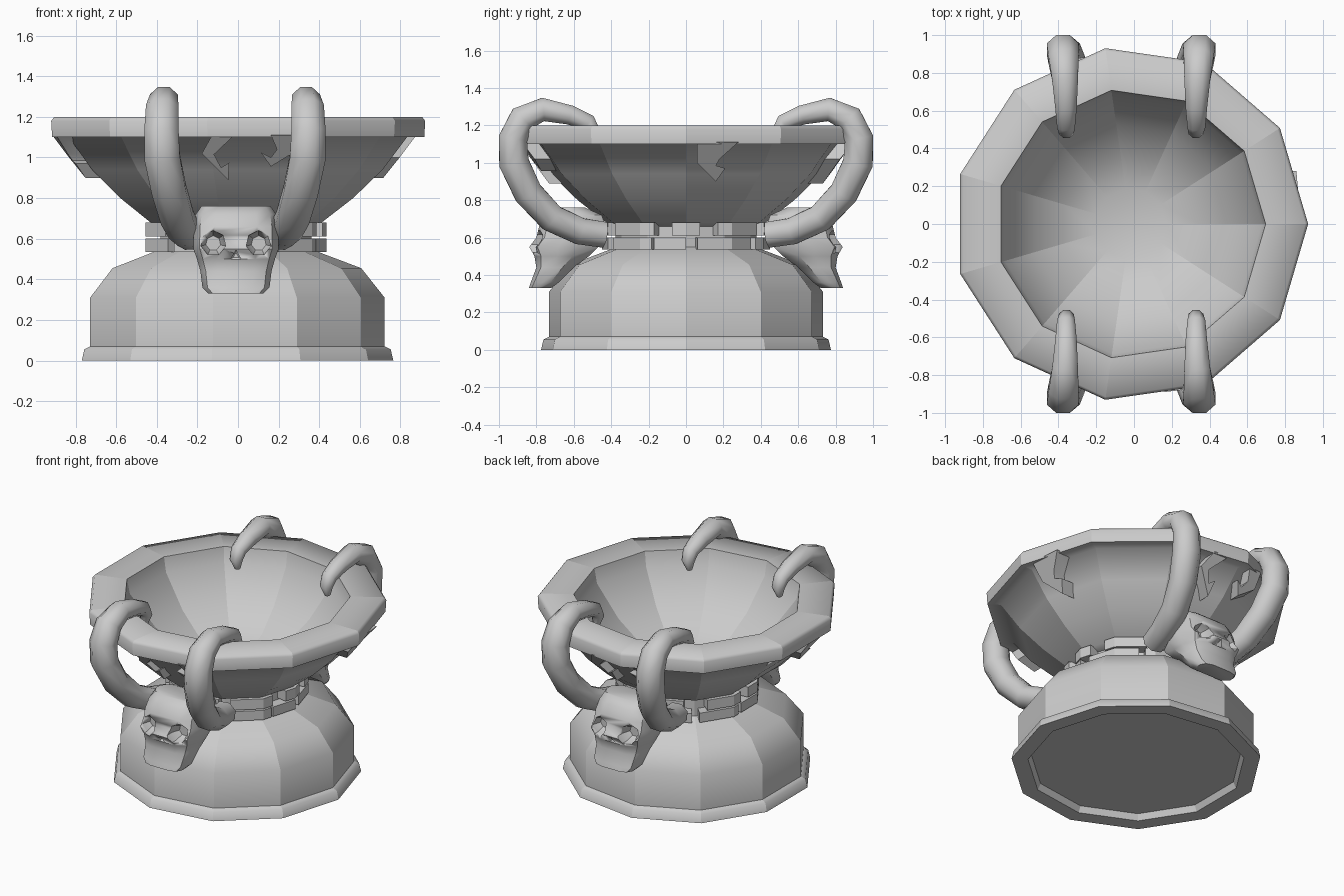
import bpy, bmesh, math
from mathutils import Vector

if "Cube" in bpy.data.objects:
    bpy.data.objects.remove(bpy.data.objects["Cube"])

CX = -0.018   # shared axis of the turned parts
SIDES = 11


def finish(name, bm, angle=28):
    bmesh.ops.recalc_face_normals(bm, faces=bm.faces)
    me = bpy.data.meshes.new(name)
    bm.to_mesh(me)
    bm.free()
    ob = bpy.data.objects.new(name, me)
    bpy.context.collection.objects.link(ob)
    bpy.ops.object.select_all(action='DESELECT')
    ob.select_set(True)
    bpy.context.view_layer.objects.active = ob
    bpy.ops.object.shade_smooth_by_angle(angle=math.radians(angle))
    return ob


def loft(bm, rings):
    # Skin closed rings of points and cap both ends
    vr = [[bm.verts.new(p) for p in ring] for ring in rings]
    for a, b in zip(vr, vr[1:]):
        for i in range(len(a)):
            j = (i + 1) % len(a)
            bm.faces.new((a[i], a[j], b[j], b[i]))
    bm.faces.new(vr[0][::-1])
    bm.faces.new(vr[-1])


def turned(name, profile):
    # Facets stay crisp around the axis, smooth along the profile
    bm = bmesh.new()
    step = 2 * math.pi / SIDES
    loft(bm, [[(CX + r * math.cos(i * step), r * math.sin(i * step), z)
               for i in range(SIDES)] for r, z in profile])
    ob = finish(name, bm, 58)
    sharp = [e for e in ob.data.edges
             if abs(ob.data.vertices[e.vertices[0]].co.z - ob.data.vertices[e.vertices[1]].co.z) > 1e-4
             or profile[e.vertices[0] // SIDES] != profile[e.vertices[1] // SIDES]]
    for e in sharp:
        e.use_edge_sharp = True


# Base with recessed underside, and neck
turned("base", [(.66, .04), (.68, 0), (.783, 0), (.77, .055), (.74, .07), (.74, .31),
                (.625, .455), (.40, .54), (.38, .55), (.38, .69)])

# Bowl with thick overhanging rim
turned("bowl", [(.38, .66), (.43, .68), (.585, .80), (.73, .94), (.85, 1.1), (.935, 1.1),
                (.94, 1.18), (.925, 1.2), (.715, 1.2), (.695, 1.1), (.53, .90),
                (.37, .78), (.19, .72)])


# Broken stone bands around the neck
def band(name, r0, r1, z0, z1, spans):
    bm = bmesh.new()
    step = 2 * math.pi / SIDES

    def at(t, r):
        i = math.floor(t)
        a, b = [Vector((r * math.cos(k * step), r * math.sin(k * step), 0)) for k in (i, i + 1)]
        p = a.lerp(b, t - i)
        return p + Vector((CX, 0, 0))
    for s, e in spans:
        ts = [s] + [k for k in range(math.ceil(s + .01), math.ceil(e - .01))] + [e]
        rings = []
        for t in ts:
            p, q = at(t, r0), at(t, r1)
            rings.append([(p.x, p.y, z0), (q.x, q.y, z0), (q.x, q.y, z1), (p.x, p.y, z1)])
        loft(bm, rings)
    finish(name, bm)


band("lower_neck_band", .35, .455, .535, .60,
     [(.25, 1.6), (1.75, 3.9), (4.1, 5.2), (5.3, 6.8), (7, 8.9), (9.15, 10.25), (10.3, 11)])
band("upper_neck_band", .35, .455, .61, .68,
     [(.7, 1.8), (2.1, 3.7), (4.3, 5.3), (5.6, 6.7), (7.2, 8.9), (9.2, 10.3), (10.7, 11.3)])

# Horns: centre line x, y, z, radius, hooked over the rim
HORN = [(.215, -.44, .615, .072), (.25, -.57, .635, .074), (.285, -.72, .705, .077),
        (.325, -.845, .84, .08), (.358, -.92, 1.0, .083), (.362, -.925, 1.13, .080),
        (.358, -.875, 1.235, .076), (.35, -.765, 1.285, .065), (.345, -.62, 1.255, .054),
        (.345, -.52, 1.215, .045), (.343, -.49, 1.16, .037), (.343, -.505, 1.10, .018)]


def horn(name, sx, sy):
    bm = bmesh.new()
    pts = [Vector(p[:3]) for p in HORN]
    rings = []
    for i, p in enumerate(pts):
        t = (pts[min(i + 1, len(pts) - 1)] - pts[max(i - 1, 0)]).normalized()
        side = Vector((1, 0, 0))
        side = (side - t * side.dot(t)).normalized()
        up = t.cross(side)
        ring = []
        for k in range(8):
            a = math.pi * (k + .5) / 4
            q = p + (side * math.cos(a) * 1.14 + up * math.sin(a) * 1.04) * HORN[i][3]
            ring.append((CX + .003 + sx * q.x, sy * q.y, q.z))
        rings.append(ring)
    loft(bm, rings)
    finish(name, bm, 50)


# Skulls: z, half width, front y, back y
SKULL = [(.33, .135, -.84, -.72), (.36, .165, -.83, -.68), (.44, .175, -.80, -.60),
         (.50, .192, -.81, -.52), (.55, .21, -.838, -.47), (.60, .21, -.80, -.44),
         (.66, .208, -.785, -.43), (.72, .198, -.75, -.45), (.76, .17, -.70, -.54)]
SECTION = [(-.5, 0), (.5, 0), (.85, .12), (1, .42), (1, .7), (.7, 1), (-.7, 1), (-1, .7), (-1, .42), (-.85, .12)]


def skull(name, sy):
    bm = bmesh.new()
    loft(bm, [[(CX + .008 + w * u, sy * (f + (b - f) * v), z) for u, v in SECTION]
              for z, w, f, b in SKULL])
    ob = finish(name, bm, 40)
    # Eye sockets and nose hole
    for x, z, r, n, d in ((-.112, .578, .062, 7, .09), (.112, .578, .062, 7, .09), (0, .515, .028, 3, .05)):
        cb = bmesh.new()
        loft(cb, [[(CX + .008 + x + r * s * math.sin(2 * math.pi * k / n), sy * y,
                    z + r * s * math.cos(2 * math.pi * k / n)) for k in range(n)]
                  for y, s in ((-.92, 1.05), (-.775, 1), (-.82 + d, .6))])
        cut = finish(name + "_cutter", cb)
        cut.hide_render = True
        cut.hide_viewport = True
        m = ob.modifiers.new("socket", 'BOOLEAN')
        m.operation = 'DIFFERENCE'
        m.solver = 'EXACT'
        m.object = cut


for sy, where in ((1, "front"), (-1, "back")):
    skull(where + "_skull", sy)
    for sx, lr in ((1, "right"), (-1, "left")):
        horn(where + "_" + lr + "_horn", sx, sy)

# Hooked carvings hanging under the rim: u along the side, z height
CURL_A = [(-.11, 1.11), (-.16, 1.02), (-.03, .89), (-.025, .975), (-.065, .95), (-.10, 1.015), (0, 1.11)]
CURL_B = [(.18, 1.11), (.28, 1.11), (.285, 1.02), (.18, .955), (.13, 1.025), (.18, 1.0), (.21, 1.04)]
CURL_C = [(.06, 1.11), (.06, 1.0), (.16, .9), (.21, .97), (.16, .985), (.18, 1.02), (.28, 1.11)]


def curl(name, pts, angle):
    bm = bmesh.new()
    d = Vector((math.cos(angle), math.sin(angle), 0))
    s = Vector((-d.y, d.x, 0))
    rings = []
    for off in (-.04, .07):
        ring = []
        for u, z in pts:
            r = .82 + (z - 1.1) * .75 - .25 * u * u + off
            p = d * r + s * u
            ring.append((CX + p.x, p.y, z))
        rings.append(ring)
    loft(bm, rings)
    finish(name, bm)


for ang, where in ((-math.pi / 2, "front"), (math.pi / 2, "back")):
    curl(where + "_curl_a", CURL_A, ang)
    curl(where + "_curl_b", CURL_B, ang)
for ang, where in ((0, "right"), (math.pi, "left")):
    curl(where + "_curl", CURL_C, ang)
